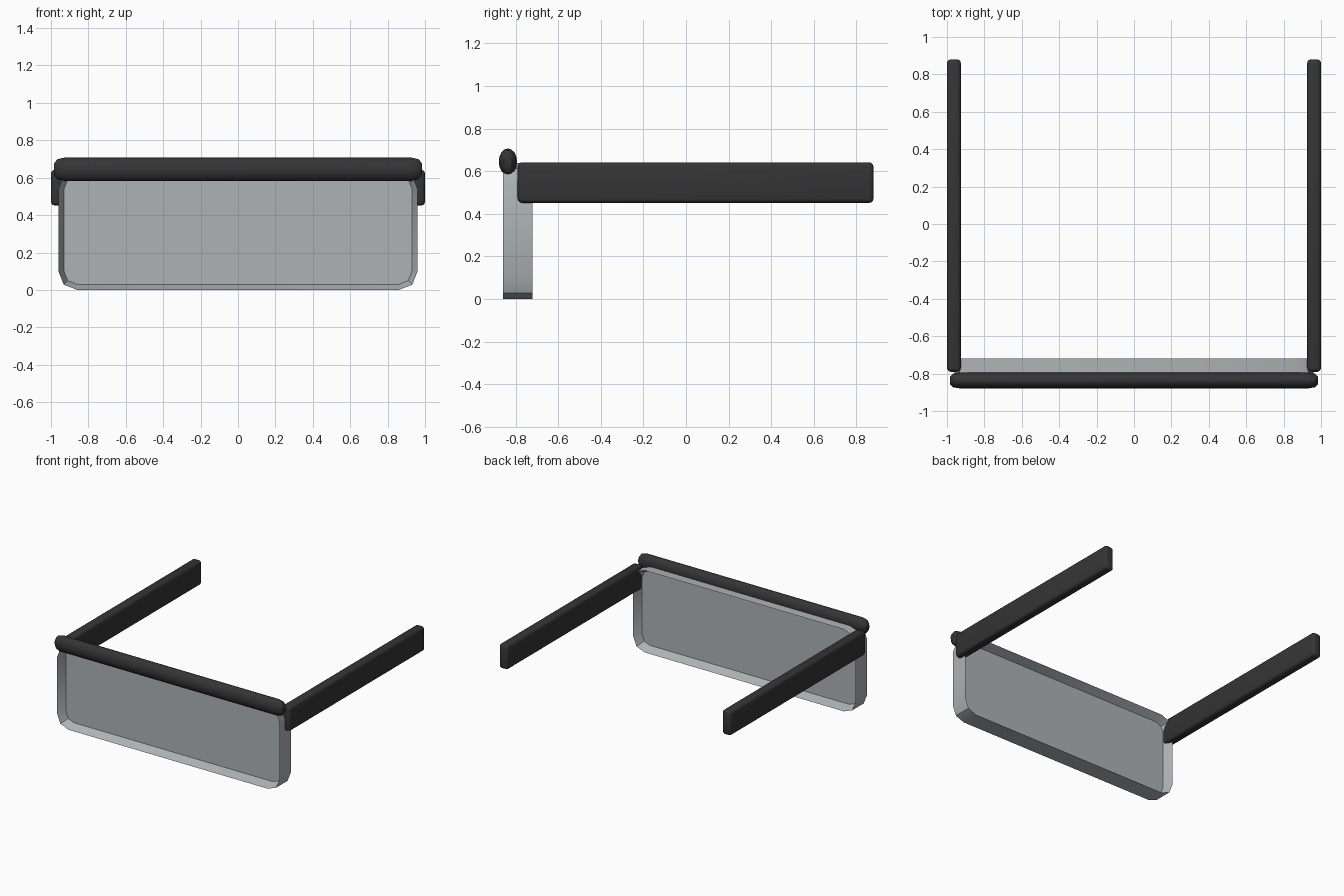
import bpy, bmesh, math

cube = bpy.data.objects.get("Cube")
if cube:
    bpy.data.objects.remove(cube, do_unlink=True)


def make_material(name, rgb, alpha=1.0):
    mat = bpy.data.materials.new(name)
    mat.use_nodes = True
    mat.diffuse_color = (*rgb, alpha)
    bsdf = next(n for n in mat.node_tree.nodes if n.type == 'BSDF_PRINCIPLED')
    bsdf.inputs["Base Color"].default_value = (*rgb, 1)
    bsdf.inputs["Alpha"].default_value = alpha
    bsdf.inputs["Roughness"].default_value = 0.5
    if alpha < 1:
        mat.surface_render_method = 'BLENDED'
    return mat


black = make_material("black plastic", (0.035, 0.035, 0.035))
clear = make_material("clear grey lens", (0.42, 0.45, 0.46), 0.5)


def loft(name, rings, mat):
    """Skin a list of closed rings and cap both ends."""
    bm = bmesh.new()
    loops = [[bm.verts.new(p) for p in ring] for ring in rings]
    n = len(loops[0])
    for a, b in zip(loops, loops[1:]):
        for i in range(n):
            j = (i + 1) % n
            bm.faces.new((a[i], a[j], b[j], b[i]))
    bm.faces.new(loops[0][::-1])
    bm.faces.new(loops[-1])
    bmesh.ops.recalc_face_normals(bm, faces=bm.faces)
    mesh = bpy.data.meshes.new(name)
    bm.to_mesh(mesh)
    bm.free()
    obj = bpy.data.objects.new(name, mesh)
    bpy.context.collection.objects.link(obj)
    mesh.materials.append(mat)
    return obj


def smooth(obj, degrees):
    bpy.ops.object.select_all(action='DESELECT')
    obj.select_set(True)
    bpy.context.view_layer.objects.active = obj
    bpy.ops.object.shade_smooth_by_angle(angle=math.radians(degrees))


def lens_ring(y, inset):
    """Rectangle with two-step chamfered corners, shrunk by the inset."""
    hx, hz, mid = 0.96 - inset, 0.32 - inset, 0.32
    c = 0.1 - inset
    corner = [(hx, hz - c), (hx - c * 0.28, hz - c * 0.28), (hx - c, hz)]
    quarter = corner + [(-x, z) for x, z in reversed(corner)]
    outline = quarter + [(-x, -z) for x, z in quarter]
    return [(x, y, mid + z) for x, z in outline]


# Shield lens: a rim with a thin pane recessed from both sides
lens = loft("lens_shield", [lens_ring(-0.795, 0.03), lens_ring(-0.86, 0),
                            lens_ring(-0.72, 0), lens_ring(-0.785, 0.03)], clear)
smooth(lens, 25)


# Brow bar: oval section with rounded ends
def oval(x, scale, sides=16):
    angles = [2 * math.pi * i / sides for i in range(sides)]
    return [(x, -0.836 + 0.043 * scale * math.cos(a),
             0.645 + 0.062 * scale * math.sin(a)) for a in angles]


ends = [(0.985, 0.45), (0.967, 0.86), (0.93, 1.0)]
stations = [(-x, s) for x, s in ends] + ends[::-1]
bar = loft("brow_bar", [oval(x, s) for x, s in stations], black)
smooth(bar, 40)

# Temple arms: long flat bars with softened edges
for side, label in ((1, "left"), (-1, "right")):
    bpy.ops.mesh.primitive_cube_add(size=1, location=(side * 0.963, 0.045, 0.547))
    arm = bpy.context.object
    arm.name = label + "_arm"
    arm.scale = (0.074, 1.67, 0.19)
    bpy.ops.object.transform_apply(location=False, rotation=False, scale=True)
    arm.data.materials.append(black)
    bevel = arm.modifiers.new("soft_edges", 'BEVEL')
    bevel.width = 0.02
    bevel.segments = 3
    bpy.ops.object.modifier_apply(modifier=bevel.name)
    smooth(arm, 40)
